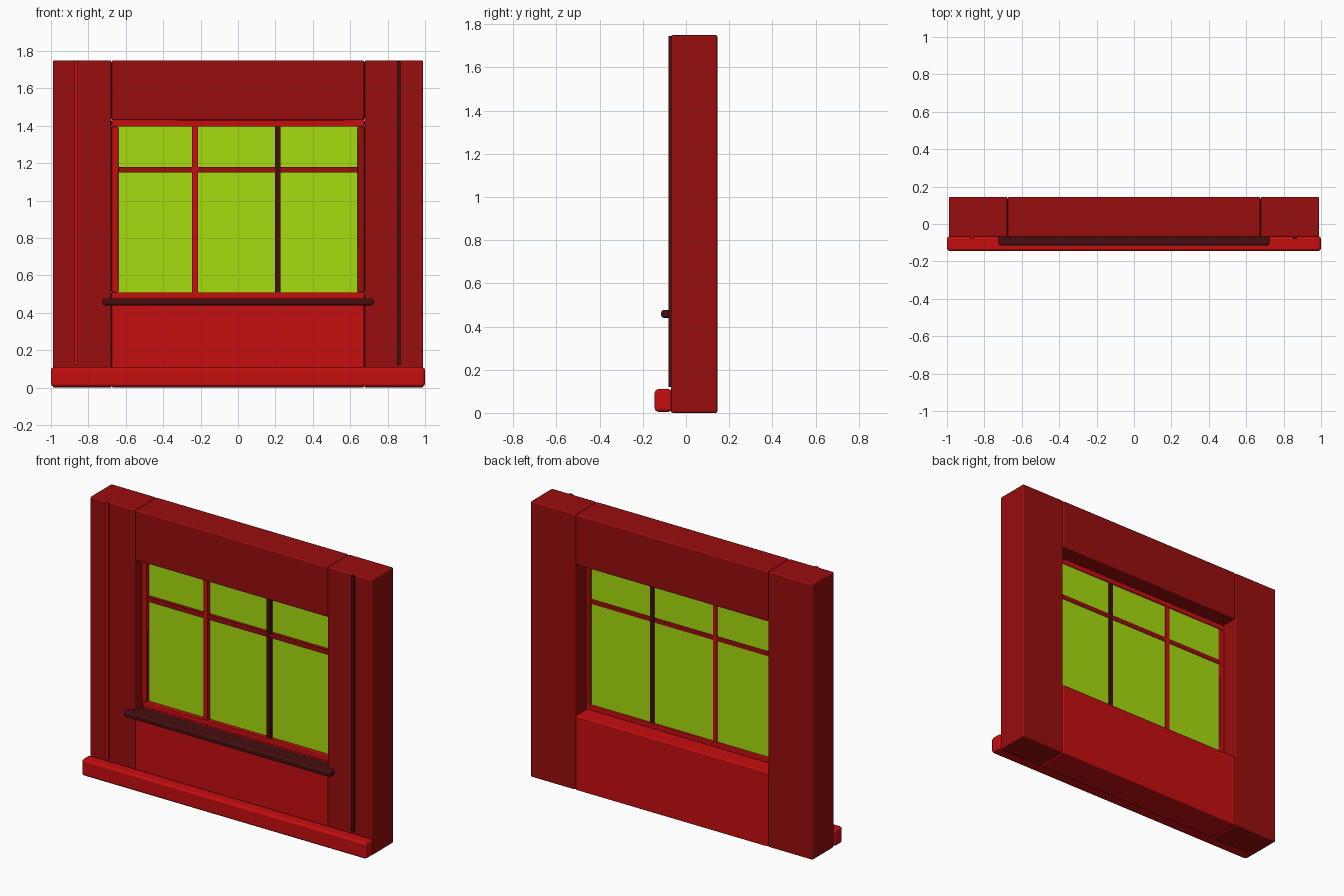
import bpy

default = bpy.data.objects.get("Cube")
if default:
    bpy.data.objects.remove(default, do_unlink=True)


def linear(c):
    c /= 255
    return c / 12.92 if c <= 0.04045 else ((c + 0.055) / 1.055) ** 2.4


def material(name, r, g, b):
    m = bpy.data.materials.new(name)
    m.use_nodes = True
    colour = (linear(r), linear(g), linear(b), 1)
    m.diffuse_color = colour
    shader = m.node_tree.nodes["Principled BSDF"]
    shader.inputs["Base Color"].default_value = colour
    shader.inputs["Roughness"].default_value = 0.8
    return m


bright = material("bright red", 197, 14, 15)
dark = material("dark red", 153, 13, 14)
brown = material("dark brown", 68, 14, 16)
lime = material("lime glass", 167, 220, 14)


def box(name, x, y, z, mat, bevel=0.0, segments=2):
    """Box spanning the given (min, max) ranges, with softened edges."""
    spans = (x, y, z)
    bpy.ops.mesh.primitive_cube_add(size=1, location=[sum(s) / 2 for s in spans])
    ob = bpy.context.object
    ob.name = name
    ob.scale = [s[1] - s[0] for s in spans]
    bpy.ops.object.transform_apply(location=False, rotation=False, scale=True)
    ob.data.materials.append(mat)
    if bevel:
        mod = ob.modifiers.new("soft edges", "BEVEL")
        mod.width = bevel
        mod.segments = segments
        mod.harden_normals = True
        bpy.ops.object.shade_smooth_by_angle()
    return ob


# Wall pieces around the opening
WALL = (-0.07, 0.145)
box("right_post", (-0.99, -0.677), WALL, (0, 1.75), dark, 0.008)
box("left_post", (0.677, 0.99), WALL, (0, 1.75), dark, 0.008)
box("lintel", (-0.675, 0.675), WALL, (1.43, 1.75), dark, 0.008)
box("lower_panel", (-0.675, 0.675), WALL, (0, 0.474), bright, 0.008)

# Plinth and sill in front of the wall
box("plinth", (-1, 1), (-0.145, -0.065), (0.005, 0.11), bright, 0.016)
box("sill", (-0.725, 0.725), (-0.115, 0.0), (0.44, 0.477), brown, 0.012)

# Thin vertical trims on the posts
box("right_trim", (-0.875, -0.855), (-0.08, -0.06), (0.12, 1.747), bright)
box("left_trim", (0.85, 0.87), (-0.08, -0.06), (0.12, 1.747), brown)

# Window frame
FRAME = (0.0, 0.04)
box("frame_bottom", (-0.675, 0.675), FRAME, (0.474, 0.51), bright, 0.004, 1)
box("frame_top", (-0.675, 0.675), FRAME, (1.395, 1.43), bright, 0.004, 1)
box("frame_right", (-0.677, -0.64), FRAME, (0.51, 1.395), bright, 0.004, 1)
box("frame_left", (0.64, 0.677), FRAME, (0.51, 1.395), dark, 0.004, 1)

# Glass and glazing bars
box("glass", (-0.642, 0.642), (0.024, 0.034), (0.508, 1.397), lime)
box("right_bar", (-0.245, -0.215), (0.002, 0.038), (0.51, 1.395), bright)
box("left_bar", (0.197, 0.227), (0.002, 0.038), (0.51, 1.395), brown)
box("cross_bar", (-0.64, 0.64), (0.004, 0.037), (1.15, 1.18), dark)
